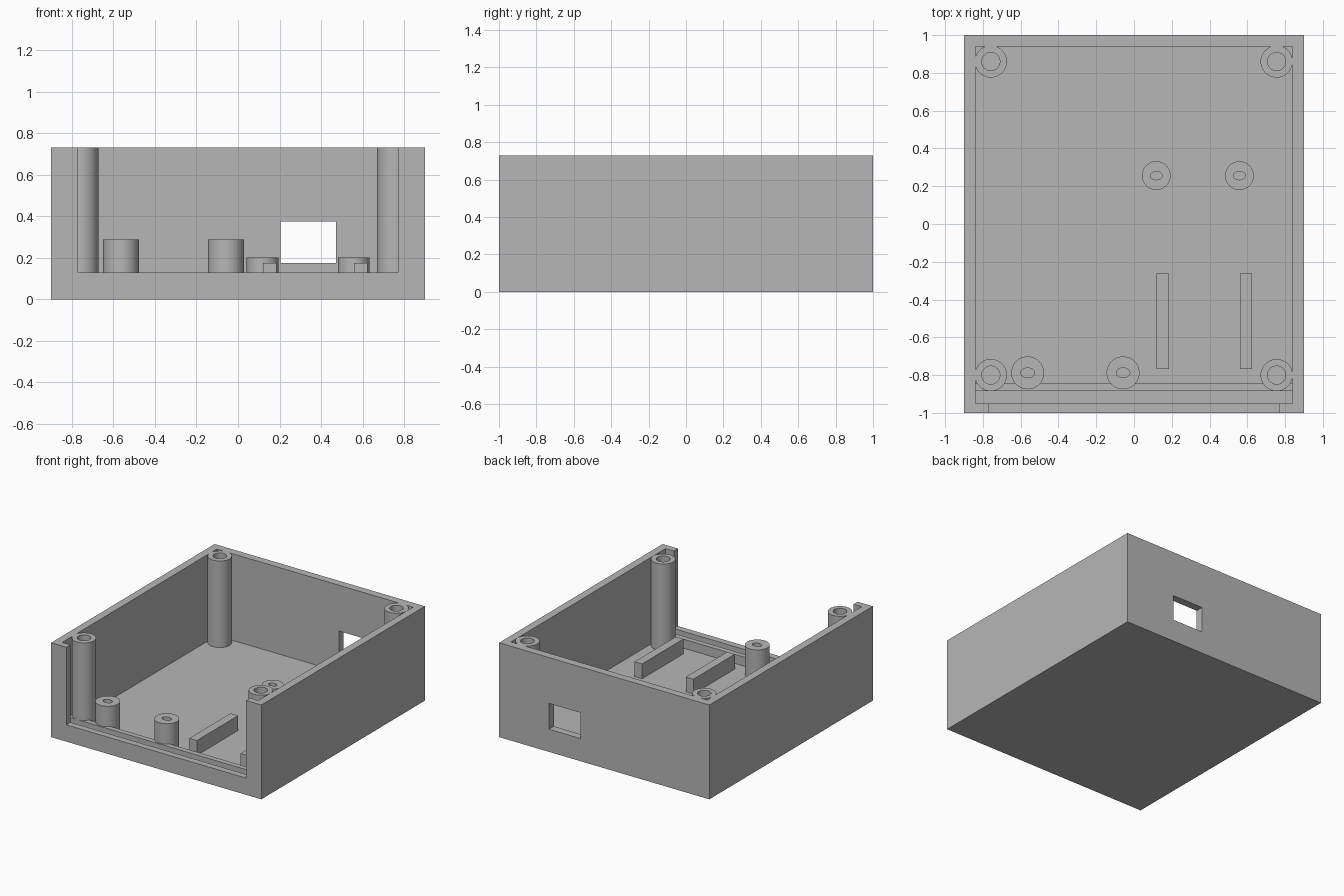
import bpy, bmesh
from math import cos, sin, tau

cube = bpy.data.objects.get("Cube")
if cube:
    bpy.data.objects.remove(cube, do_unlink=True)

# One plain grey plastic
grey = bpy.data.materials.new("grey plastic")
grey.use_nodes = True
colour = (0.47, 0.47, 0.47, 1)
grey.diffuse_color = colour
grey.node_tree.nodes["Principled BSDF"].inputs["Base Color"].default_value = colour


def finish(name, bm):
    bmesh.ops.recalc_face_normals(bm, faces=bm.faces)
    mesh = bpy.data.meshes.new(name)
    bm.to_mesh(mesh)
    bm.free()
    mesh.materials.append(grey)
    ob = bpy.data.objects.new(name, mesh)
    bpy.context.collection.objects.link(ob)
    return ob


def activate(ob):
    bpy.ops.object.select_all(action='DESELECT')
    ob.select_set(True)
    bpy.context.view_layer.objects.active = ob


def box(name, x, y, z):
    """Box given by its (low, high) range on each axis."""
    bm = bmesh.new()
    bmesh.ops.create_cube(bm, size=1)
    for v in bm.verts:
        v.co = [r[0] if c < 0 else r[1] for c, r in zip(v.co, (x, y, z))]
    return finish(name, bm)


def cut(target, x, y, z):
    """Subtract a box from the target."""
    cutter = box("cutter", x, y, z)
    cutter.hide_render = True
    mod = target.modifiers.new("cut", 'BOOLEAN')
    mod.operation = 'DIFFERENCE'
    mod.solver = 'EXACT'
    mod.object = cutter
    activate(target)
    bpy.ops.object.modifier_apply(modifier=mod.name)
    bpy.data.objects.remove(cutter, do_unlink=True)


def bored_post(name, x, y, top, radius, hole_x, hole_y, hole_bottom, sides=48):
    """Upright cylinder with a blind round or oval hole in its top."""
    bm = bmesh.new()
    outline = [(radius, radius, FLOOR - 0.01), (radius, radius, top),
               (hole_x, hole_y, top), (hole_x, hole_y, hole_bottom)]
    rings = []
    for rx, ry, z in outline:
        rings.append([bm.verts.new((x + rx * cos(tau * i / sides),
                                    y + ry * sin(tau * i / sides), z))
                      for i in range(sides)])
    for a, b in zip(rings, rings[1:]):
        for i in range(sides):
            j = (i + 1) % sides
            bm.faces.new((a[i], a[j], b[j], b[i]))
    bm.faces.new(rings[0])
    bm.faces.new(rings[-1])
    ob = finish(name, bm)
    activate(ob)
    bpy.ops.object.shade_smooth_by_angle()
    return ob


HEIGHT, FLOOR, SILL = 0.73, 0.06, 0.13
INNER = (-0.84, 0.84)

# Open-topped case: cavity, panel slot, open front and rear port
case = box("case_shell", (-0.9, 0.9), (-1, 1), (0, HEIGHT))
cut(case, INNER, (-0.95, 0.94), (SILL, 1))
cut(case, INNER, (-0.845, 0.94), (FLOOR, 0.3))
cut(case, INNER, (-0.95, -0.885), (FLOOR, 0.3))
cut(case, (-0.77, 0.77), (-1.1, -0.92), (SILL, 1))
cut(case, (0.205, 0.473), (0.9, 1.1), (0.175, 0.375))

# Corner screw posts
for end, y in (("front", -0.8), ("back", 0.86)):
    for side, x in (("right", -0.758), ("left", 0.755)):
        bored_post(f"{end}_{side}_screw_post", x, y, HEIGHT, 0.085, 0.048, 0.048, 0.3)

# Board standoffs with oval holes
for side, x in (("right", -0.563), ("left", -0.058)):
    bored_post(f"front_{side}_standoff", x, -0.788, 0.288, 0.087, 0.036, 0.026, FLOOR)
for side, x in (("right", 0.118), ("left", 0.558)):
    bored_post(f"rear_{side}_standoff", x, 0.256, 0.2, 0.076, 0.032, 0.022, FLOOR)

# Support rails on the floor
for side, x in (("right", 0.12), ("left", 0.56)):
    box(f"{side}_support_rail", (x, x + 0.065), (-0.768, -0.262), (FLOOR - 0.01, 0.175))
